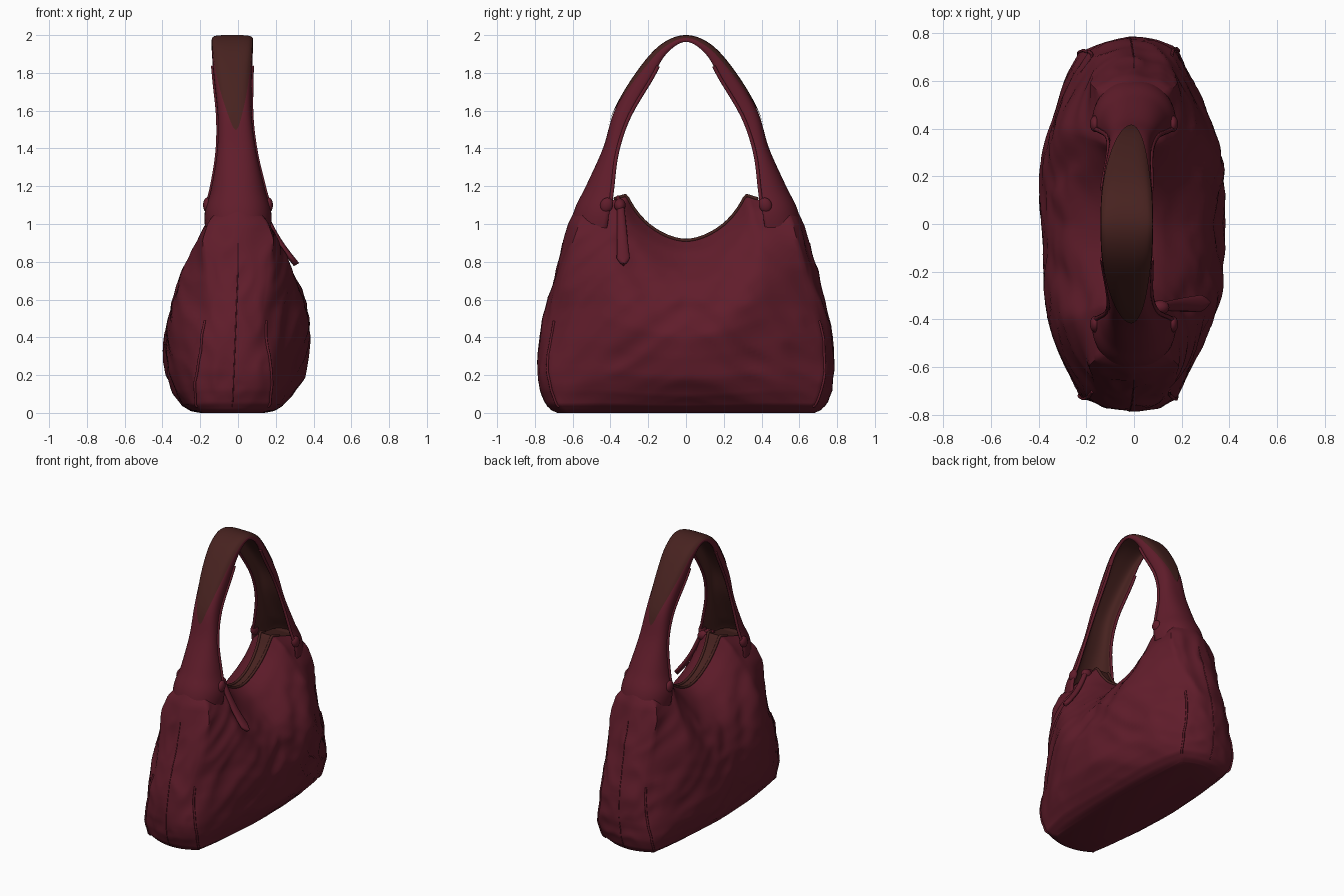
import bpy, math
from mathutils import Vector, noise

if "Cube" in bpy.data.objects:
    bpy.data.objects.remove(bpy.data.objects["Cube"], do_unlink=True)


def material(name, rgb):
    m = bpy.data.materials.new(name)
    m.use_nodes = True
    m.diffuse_color = (*rgb, 1)
    m.node_tree.nodes["Principled BSDF"].inputs["Base Color"].default_value = (*rgb, 1)
    return m


burgundy = material("burgundy_fabric", (0.118, 0.012, 0.024))
brown = material("dark_brown_leather", (0.063, 0.016, 0.014))


def finish(obj, angle=50):
    bpy.ops.object.select_all(action="DESELECT")
    obj.select_set(True)
    bpy.context.view_layer.objects.active = obj
    bpy.ops.object.shade_smooth_by_angle(angle=math.radians(angle))
    return obj


def surface(name, rows, mats, closed=False, cap_start=False, cap_end=False):
    """Skin a list of equally long point rows."""
    n = len(rows[0])
    verts = [p for row in rows for p in row]
    faces = []
    for i in range(len(rows) - 1):
        for j in range(n if closed else n - 1):
            k = (j + 1) % n
            faces.append((i * n + j, i * n + k, (i + 1) * n + k, (i + 1) * n + j))
    if cap_start:
        faces.append(tuple(reversed(range(n))))
    if cap_end:
        faces.append(tuple(range(len(verts) - n, len(verts))))
    mesh = bpy.data.meshes.new(name)
    mesh.from_pydata(verts, [], faces)
    for m in mats:
        mesh.materials.append(m)
    obj = bpy.data.objects.new(name, mesh)
    bpy.context.collection.objects.link(obj)
    return obj


def tube(name, points, radius, mat):
    curve = bpy.data.curves.new(name, "CURVE")
    curve.dimensions = "3D"
    curve.bevel_depth = radius
    curve.bevel_resolution = 2
    curve.use_fill_caps = True
    spline = curve.splines.new("POLY")
    spline.points.add(len(points) - 1)
    for p, co in zip(spline.points, points):
        p.co = (*co, 1)
    curve.materials.append(mat)
    obj = bpy.data.objects.new(name, curve)
    bpy.context.collection.objects.link(obj)
    return obj


def catmull(a, b, c, d, t):
    return b + 0.5 * t * (c - a + t * (2 * a - 5 * b + 4 * c - d + t * (3 * (b - c) + d - a)))


def table(pairs, s):
    """Smooth lookup in (position, value) pairs."""
    for (a, p), (b, q) in zip(pairs, pairs[1:]):
        if s <= b:
            return p + (q - p) * max(0, s - a) / (b - a)
    return pairs[-1][1]


# Body shape: half length by height, then half thickness in the middle
# and at the end gussets by height fraction
LENGTH = [(0, .68), (.015, .715), (.05, .745), (.12, .77), (.22, .785), (.4, .775),
          (.6, .733), (.8, .677), (1, .622), (1.1, .577), (1.2, .53)]
WIDTH = [(0, .17), (.01, .22), (.04, .265), (.1, .31), (.2, .355), (.32, .378), (.45, .388),
         (.55, .373), (.65, .34), (.75, .285), (.85, .2), (.94, .11), (1, .03)]
GUSSET = [(0, .16), (.04, .2), (.14, .205), (.3, .175), (.5, .16), (.7, .172),
          (.85, .182), (.93, .16), (1, .095)]
CORNER = .7
BOW = .055


def opening(y):
    y = abs(y)
    return .91 + .24 * (y / .38) ** 1.8 if y < .38 else 1.15 - .3 * (y - .38)


def body_point(sx, sy, s, v):
    """s runs from the middle of a side (0) past the corner to the end (1)."""
    yn = min(1, s / CORNER)
    z = v * opening(.6 * yn)
    end, mid = table(GUSSET, v), table(WIDTH, v)
    across = min(1, (1 - s) / (1 - CORNER))
    x = sx * (end + (mid - end) * (1 - yn ** 2.7)) * across
    y = sy * (yn * (table(LENGTH, z) - BOW) + BOW * (1 - across ** 2))
    x -= .03 * max(0, 1 - v / (.4 + .3 * yn))
    # Soft creases, fading at the base and the opening
    fade = min(1, v * 6) * min(1, (1 - v) * 5)
    slant = z * 3 + abs(y) * 2
    wave = noise.noise(Vector((x * 6, y * 3, slant)))
    ridge = abs(noise.noise(Vector((x * 9, y * 2.5 - z, slant * 2.2))))
    puff = fade * (.018 * wave - .022 * ridge + .007)
    # Draped folds running from the handle bases to the middle
    fold = (abs(y) - .08 - .5 * (z - .4)) / .07
    drape = .02 * math.exp(-fold * fold) * fade * min(1, max(0, (z - .4) * 4))
    n = Vector((sx * (1 - s ** 3), sy * s ** 1.5)).normalized()
    return (x + n.x * (puff - drape), y + n.y * puff, z)


def ring_point(j, v):
    q, s = divmod(j % N, N // 4)
    s = s / (N // 4)
    sx, sy = ((1, 1), (-1, 1), (-1, -1), (1, -1))[q]
    return body_point(sx, sy, 1 - s if q % 2 else s, v)


N, M = 160, 60
rows = []
for i in range(M + 1):
    s = i / M
    v = s ** 1.5 if s < .3 else .3 ** 1.5 + (s - .3) / .7 * (1 - .3 ** 1.5)
    rows.append([ring_point(j, v) for j in range(N)])
finish(surface("bag_body", rows, [burgundy], closed=True, cap_start=True))

# Zip closure across the opening, with raised edges
rim = rows[-1]
pairs = [(rim[(N // 2 - j) % N], rim[j % N]) for j in range(-N // 4, N // 4 + 1)]
finish(surface("zip_closure", pairs, [brown]))
for k in (0, 1):
    edge = [p[k] for p in pairs if abs(p[k][1]) < .4]
    tube("zip_edge", [(x * .95, y, z + .003) for x, y, z in edge], .009, brown)

# Seams at the gusset corners and down the middle of each end
for end in (1, -1):
    for side, s in ((1, CORNER), (-1, CORNER), (1, 1)):
        r, top = (.003, .8) if s == 1 else (.007, .42)
        pts = [body_point(side, end, s, .03 + top * k / 30) for k in range(31)]
        tube("end_seam", pts, r, burgundy)

# Handle stations: outer y, z, inner y, z, half width, centre x, squareness
HALF = [(.63, .84, .45, .80, .14, 0, 2.4),
        (.595, 1.06, .41, 1.03, .178, 0, 2.2),
        (.53, 1.2, .39, 1.18, .143, 0, 2.2),
        (.44, 1.4, .365, 1.375, .104, -.007, 2.5),
        (.378, 1.6, .302, 1.565, .09, -.017, 3),
        (.26, 1.8, .185, 1.765, .1, -.027, 3.5),
        (.132, 1.945, .105, 1.9, .108, -.03, 4),
        (0, 1.995, 0, 1.965, .11, -.03, 4)]
ARCH = [(-a, b, -c, *rest) for a, b, c, *rest in HALF]
ARCH += [tuple(s) for s in HALF[-2::-1]]


def station(u):
    """Smoothly interpolated station, u from 0 to 1 along the arch."""
    last = len(ARCH) - 1
    s = u * last
    i = min(int(s), last - 1)
    near = [ARCH[min(max(i + k, 0), last)] for k in (-1, 0, 1, 2)]
    return [catmull(*vals, s - i) for vals in zip(*near)]


def handle_point(st, f, lift=0):
    """Point on the folded band; f runs across it from -1 to 1."""
    oy, oz, iy, iz, w, cx, n = st
    d = 1 - max(0, 1 - abs(f) ** n) ** (1 / n)
    out = Vector((oy - iy, oz - iz)).normalized() * lift
    return (cx + f * w, oy + (iy - oy) * d + out.x, oz + (iz - oz) * d + out.y)


rows = []
for i in range(97):
    st = station(i / 96)
    rows.append([handle_point(st, math.sin(math.pi * (j / 32 - .5))) for j in range(33)])
handle = surface("handle", rows, [burgundy, brown])
shell = handle.modifiers.new("lining", "SOLIDIFY")
shell.thickness = .014
shell.offset = -1
shell.material_offset = 1
finish(handle)

# Pointed leather grip lying on top of the handle
rows = []
for i in range(121):
    st = station(.22 + .56 * i / 120)
    q = min(1, abs(st[0]) / .412)
    half = min(.985, .109 / st[4] * (1 - q ** 2.4) ** .55)
    rows.append([handle_point(st, half * (j / 10 - 1), .005) for j in range(21)])
finish(surface("handle_grip", rows, [brown]))


def ellipsoid(name, loc, scale, rot):
    bpy.ops.mesh.primitive_uv_sphere_add(segments=20, ring_count=12, location=loc, rotation=rot)
    obj = bpy.context.object
    obj.name = name
    obj.scale = scale
    obj.data.materials.append(burgundy)
    return finish(obj)


# Rolled hems and rounded strap ends at the four handle bases
for x in (1, -1):
    for y in (1, -1):
        ellipsoid("strap_end", (x * .163, y * .42, 1.1), (.022, .034, .04), (y * .3, 0, 0))
        edge = [handle_point(station(.1 + .29 * k / 20), x) for k in range(21)]
        tube("handle_hem", [(a, -y * b, c) for a, b, c in edge], .01, burgundy)

# Zip pull tab with its knot
start, end = Vector((.13, -.345, 1.08)), Vector((.31, -.33, .785))
axis = (end - start).normalized()
across = Vector((0, 1, 0))
normal = axis.cross(across).normalized()
rows = []
for i in range(25):
    s = i / 24
    w = (.02 + .017 * s) * min(1, math.sqrt(max(0.01, (1 - s) * 8)))
    c = start.lerp(end, s) - normal * .015 * math.sin(math.pi * s)
    rows.append([c + across * w * math.cos(a) + normal * .016 * math.sin(a)
                 for a in (2 * math.pi * k / 16 for k in range(16))])
finish(surface("zip_pull", rows, [burgundy], closed=True, cap_start=True, cap_end=True))
ellipsoid("zip_knot", (.11, -.35, 1.1), (.04, .03, .033), (0, .5, 0))
tube("zip_cord", [(.03, -.36, 1.14), (.08, -.36, 1.14), (.13, -.35, 1.09)], .012, burgundy)
